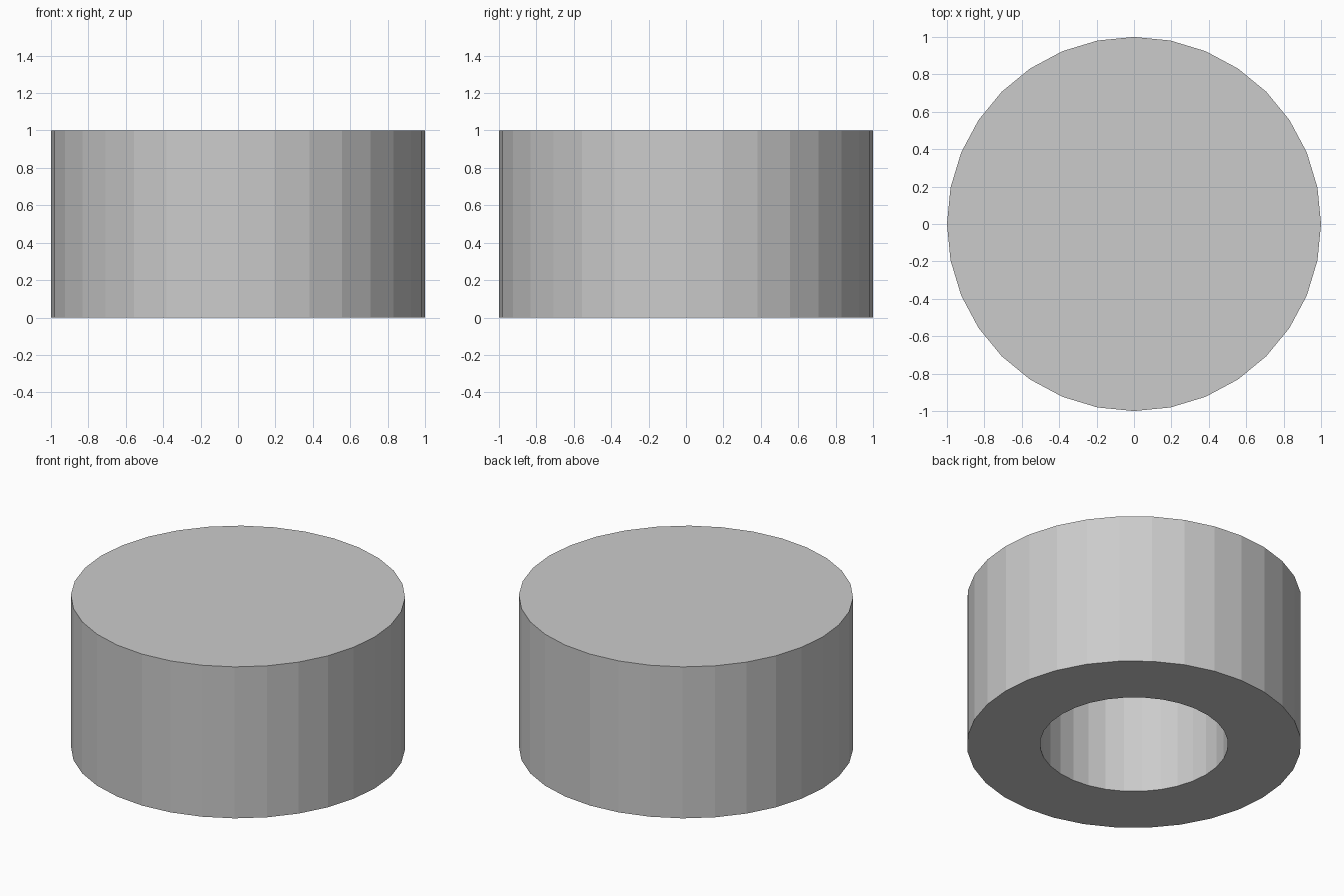
import bpy
import bmesh
from math import cos, sin, tau

if "Cube" in bpy.data.objects:
    bpy.data.objects.remove(bpy.data.objects["Cube"])

SIDES = 32
OUTER_R, HOLE_R = 1.0, 0.563
HEIGHT, HOLE_DEPTH = 1.0, 0.8


def ring(bm, radius, z):
    return [bm.verts.new((radius * cos(tau * i / SIDES), radius * sin(tau * i / SIDES), z))
            for i in range(SIDES)]


def bridge(bm, a, b):
    for i in range(SIDES):
        j = (i + 1) % SIDES
        bm.faces.new((a[i], a[j], b[j], b[i]))


bm = bmesh.new()

# Profile rings: top rim, bottom rim, hole mouth, hole ceiling
profile = [(OUTER_R, HEIGHT), (OUTER_R, 0), (HOLE_R, 0), (HOLE_R, HOLE_DEPTH)]
rings = [ring(bm, r, z) for r, z in profile]
for a, b in zip(rings, rings[1:]):
    bridge(bm, a, b)

# Closed top and blind end of the hole
bm.faces.new(rings[0])
bm.faces.new(rings[-1])
bmesh.ops.recalc_face_normals(bm, faces=bm.faces[:])

mesh = bpy.data.meshes.new("hollow_cap")
bm.to_mesh(mesh)
bm.free()
bpy.context.collection.objects.link(bpy.data.objects.new("hollow_cap", mesh))
